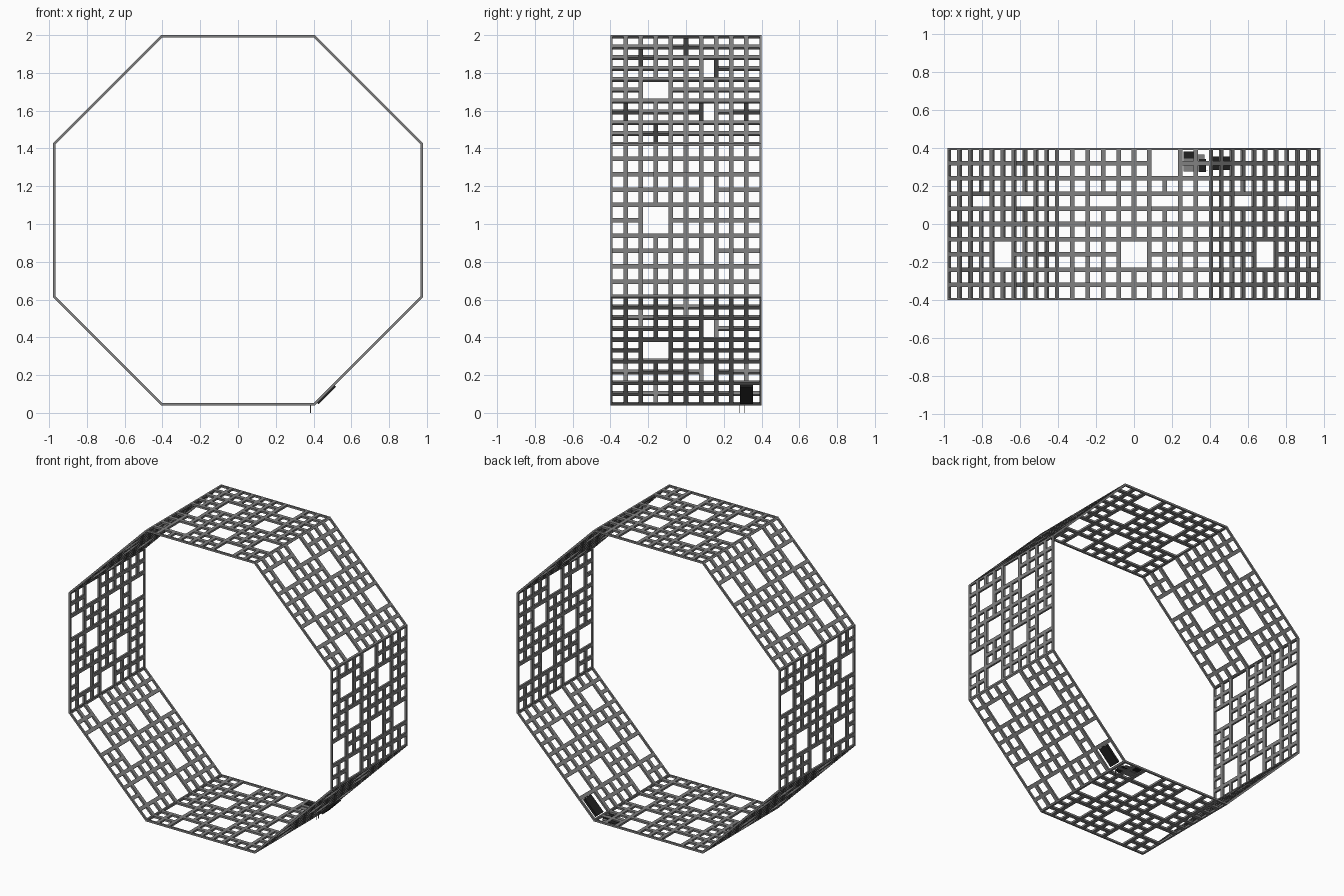
import bpy, bmesh, math
from mathutils import Matrix, Vector

if "Cube" in bpy.data.objects:
    bpy.data.objects.remove(bpy.data.objects["Cube"])

AP, CZ, HALF_Y = 0.98, 1.02, 0.40          # apothem, ring centre height, half width
SIDE = 2 * AP * math.tan(math.pi / 8)
BAR, THICK, N = 0.012, 0.013, 10           # half bar width, panel thickness, cells per side
HOLES = [(3, -3), (4, 0), (2, 2), (0, -2), (-2, 1), (-2, 4), (-2, -4), (-4, -2)]


def material(name, c):
    m = bpy.data.materials.new(name)
    m.diffuse_color = (c, c, c, 1)
    m.use_nodes = True
    m.node_tree.nodes["Principled BSDF"].inputs["Base Color"].default_value = m.diffuse_color
    return m


grey, black = material("dark_grey", 0.22), material("black", 0.015)


def strips(length):
    """Edges of alternating bar / opening strips."""
    p = length / N
    return [min(max(k * p + s * BAR, 0), length) - length / 2
            for k in range(N + 1) for s in (-1, 1)]


def panel_point(i, u, v, out=0.0):
    """Point on panel i: u runs round the ring, v along y, out is outward."""
    a = i * math.pi / 4
    d, t = Vector((math.cos(a), 0, math.sin(a))), Vector((-math.sin(a), 0, math.cos(a)))
    return Vector((0, v, CZ)) + d * (AP + out) + t * u


def is_open(a, b, holes):
    if a % 2 and b % 2:
        return True
    return any(abs(a - 2 * (h + 5)) <= 1 and abs(b - 2 * (k + 5)) <= 1 for h, k in holes)


# Lattice ring: eight identical panels, small service openings near the device
us, vs = strips(SIDE), strips(2 * HALF_Y)
bm = bmesh.new()
for i in range(8):
    holes = HOLES + {6: [(2, 4)], 7: [(-4, 4)]}.get(i, [])
    grid = [[bm.verts.new(panel_point(i, u, v)) for v in vs] for u in us]
    for a in range(len(us) - 1):
        for b in range(len(vs) - 1):
            if not is_open(a, b, holes):
                bm.faces.new((grid[a][b], grid[a][b + 1], grid[a + 1][b + 1], grid[a + 1][b]))
bmesh.ops.delete(bm, geom=[v for v in bm.verts if not v.link_faces], context='VERTS')
bmesh.ops.remove_doubles(bm, verts=bm.verts, dist=1e-4)
for f in bm.faces:
    f.normal_update()
    c = f.calc_center_median() - Vector((0, 0, CZ))
    if f.normal.dot(Vector((c.x, 0, c.z))) < 0:
        f.normal_flip()
me = bpy.data.meshes.new("lattice_ring")
bm.to_mesh(me)
bm.free()
ring = bpy.data.objects.new("lattice_ring", me)
bpy.context.collection.objects.link(ring)
me.materials.append(grey)
sol = ring.modifiers.new("thickness", 'SOLIDIFY')
sol.thickness, sol.offset, sol.use_even_offset = THICK, -1, True


def box(name, centre, size, mat, tilt=0.0):
    bpy.ops.mesh.primitive_cube_add(size=1)
    o = bpy.context.object
    o.name = name
    o.matrix_world = (Matrix.Translation(centre) @ Matrix.Rotation(tilt, 4, 'Y')
                      @ Matrix.Diagonal((*size, 1)))
    o.data.materials.append(mat)


# Battery pack on the lower right panel
box("battery_pack", panel_point(7, -0.322, 0.32, 0.001), (0.13, 0.07, 0.018), black, -math.pi / 4)

# Small circuit board and its parts on the bottom panel
box("circuit_board", (0.315, 0.32, 0.045), (0.11, 0.09, 0.004), grey)
box("board_chip", (0.295, 0.363, 0.047), (0.07, 0.035, 0.01), black)
box("board_socket", (0.36, 0.308, 0.047), (0.035, 0.07, 0.01), black)

# Two thin leads reaching the ground
for k, y in enumerate((0.283, 0.308)):
    box(f"lead_{k + 1}", (0.384, y, 0.0225), (0.004, 0.003, 0.045), grey)
